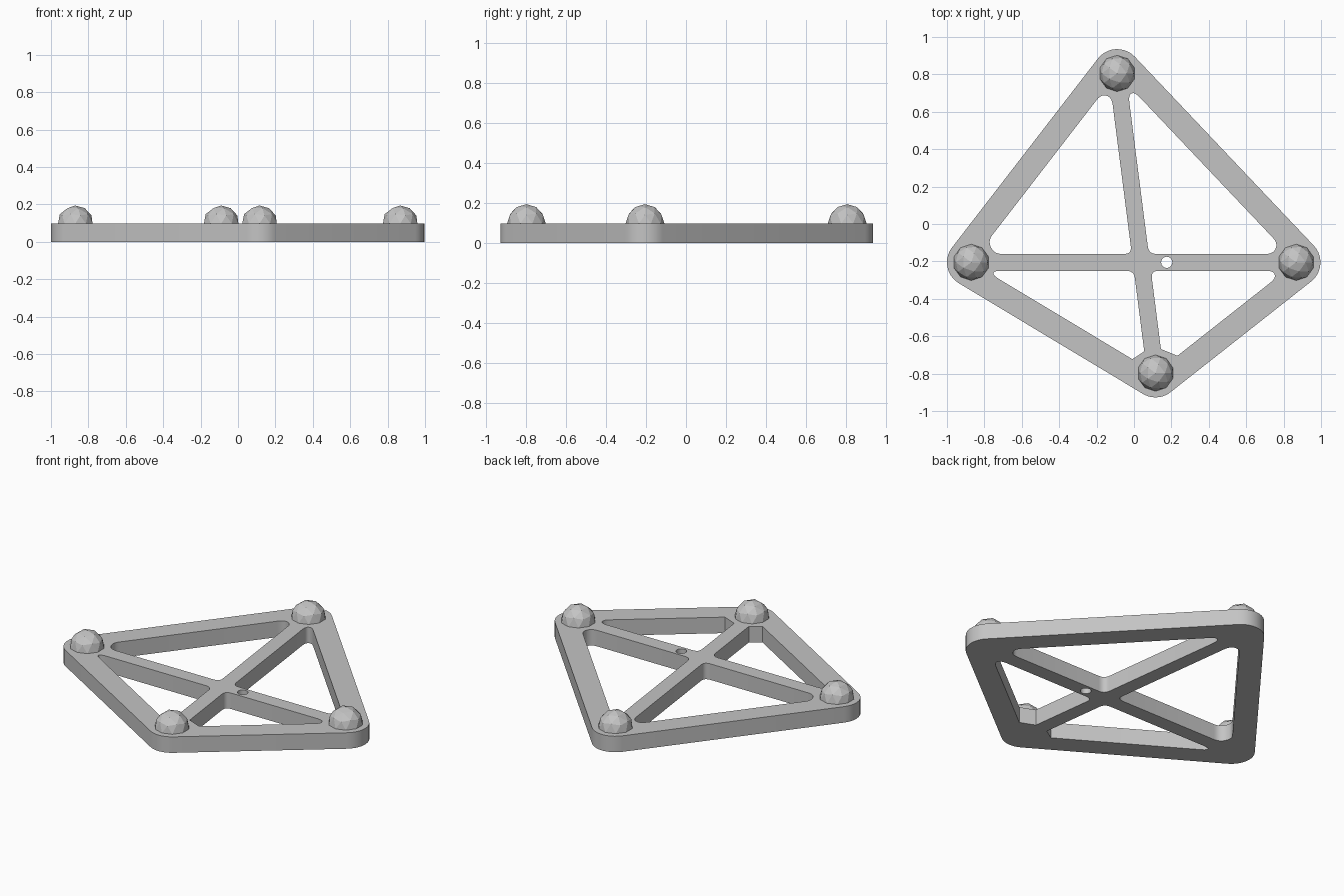
import bpy
import math
from mathutils import Vector

cube = bpy.data.objects.get("Cube")
if cube:
    bpy.data.objects.remove(cube, do_unlink=True)

THICK = 0.097
CORNER_R = 0.13
BAR_HALF = 0.045

grey = bpy.data.materials.new("light grey")
grey.use_nodes = True
COLOR = (0.55, 0.55, 0.55, 1)
grey.diffuse_color = COLOR
grey.node_tree.nodes["Principled BSDF"].inputs["Base Color"].default_value = COLOR

back = Vector((-0.09, 0.805))
right = Vector((-0.87, -0.205))
front = Vector((0.115, -0.797))
left = Vector((0.867, -0.205))
corners = [back, right, front, left]  # counter-clockwise


def inward(a, b):
    """Left-hand normal of the edge a to b."""
    d = (b - a).normalized()
    return Vector((-d.y, d.x))


def meet(p, n, q, m):
    """Crossing of two lines given by point and normal."""
    det = n.x * m.y - n.y * m.x
    c, d = n.dot(p), m.dot(q)
    return Vector(((c * m.y - d * n.y) / det, (n.x * d - m.x * c) / det))


def arc(centre, radius, start, end, steps):
    return [centre + radius * Vector((math.cos(t), math.sin(t)))
            for t in (start + (end - start) * i / steps for i in range(steps + 1))]


def rounded(points, sizes, steps=6):
    """Soften polygon corners, each by its own length."""
    out = []
    for i, p in enumerate(points):
        a, b = points[i - 1], points[(i + 1) % len(points)]
        if not sizes[i]:
            out.append(p)
            continue
        u = p + (a - p).normalized() * min(sizes[i], 0.48 * (a - p).length)
        v = p + (b - p).normalized() * min(sizes[i], 0.48 * (b - p).length)
        for k in range(steps + 1):
            t = k / steps
            out.append(u * (1 - t) ** 2 + p * 2 * t * (1 - t) + v * t * t)
    return out


# Outer outline: four corner arcs joined by straight sides
outline = []
for i, c in enumerate(corners):
    n0 = -inward(corners[i - 1], c)
    n1 = -inward(c, corners[(i + 1) % 4])
    start = math.atan2(n0.y, n0.x)
    sweep = (math.atan2(n1.y, n1.x) - start) % (2 * math.pi)
    outline += arc(c, CORNER_R, start, start + sweep, 10)
loops = [outline]

# Four pockets between the frame and the crossing bars
hub = meet(back, inward(back, front), left, inward(left, right))
for i, p in enumerate(corners):
    q = corners[(i + 1) % 4]
    n_frame, n_q, n_p = inward(p, q), inward(q, hub), inward(hub, p)
    bar_q, bar_p = q + n_q * BAR_HALF, p + n_p * BAR_HALF
    cut_p = ((q - p).normalized() + (hub - p).normalized()).normalized()
    cut_q = ((p - q).normalized() + (hub - q).normalized()).normalized()
    end_p, end_q = p + cut_p * CORNER_R, q + cut_q * CORNER_R
    pocket = [meet(end_p, cut_p, p, n_frame), meet(end_q, cut_q, p, n_frame),
              meet(end_q, cut_q, bar_q, n_q), meet(bar_q, n_q, bar_p, n_p),
              meet(end_p, cut_p, bar_p, n_p)]
    soft_p = 0 if p is front else 0.04
    soft_q = 0 if q is front else 0.04
    loops.append(rounded(pocket, [soft_p, soft_q, soft_q, 0.04, soft_p]))

# Small through hole in the cross bar
loops.append(arc(Vector((0.175, -0.205)), 0.03, 0, 2 * math.pi * 19 / 20, 19))

# Plate: filled outline with holes, given thickness
curve = bpy.data.curves.new("frame_plate", "CURVE")
curve.dimensions = "2D"
curve.fill_mode = "BOTH"
curve.extrude = THICK / 2
for loop in loops:
    spline = curve.splines.new("POLY")
    spline.points.add(len(loop) - 1)
    for point, co in zip(spline.points, loop):
        point.co = (co.x, co.y, 0, 1)
    spline.use_cyclic_u = True
curve.materials.append(grey)
plate = bpy.data.objects.new("frame_plate", curve)
bpy.context.collection.objects.link(plate)
plate.location.z = THICK / 2
bpy.ops.object.select_all(action="DESELECT")
plate.select_set(True)
bpy.context.view_layer.objects.active = plate
bpy.ops.object.convert(target="MESH")
bpy.ops.object.shade_smooth_by_angle(angle=math.radians(30))

# Faceted balls half sunk into the corners
for name, c in zip(("back", "right", "front", "left"), corners):
    bpy.ops.mesh.primitive_ico_sphere_add(subdivisions=2, radius=0.097,
                                          location=(c.x, c.y, THICK))
    ball = bpy.context.object
    ball.name = name + "_ball"
    ball.data.materials.append(grey)
    bpy.ops.object.shade_flat()
